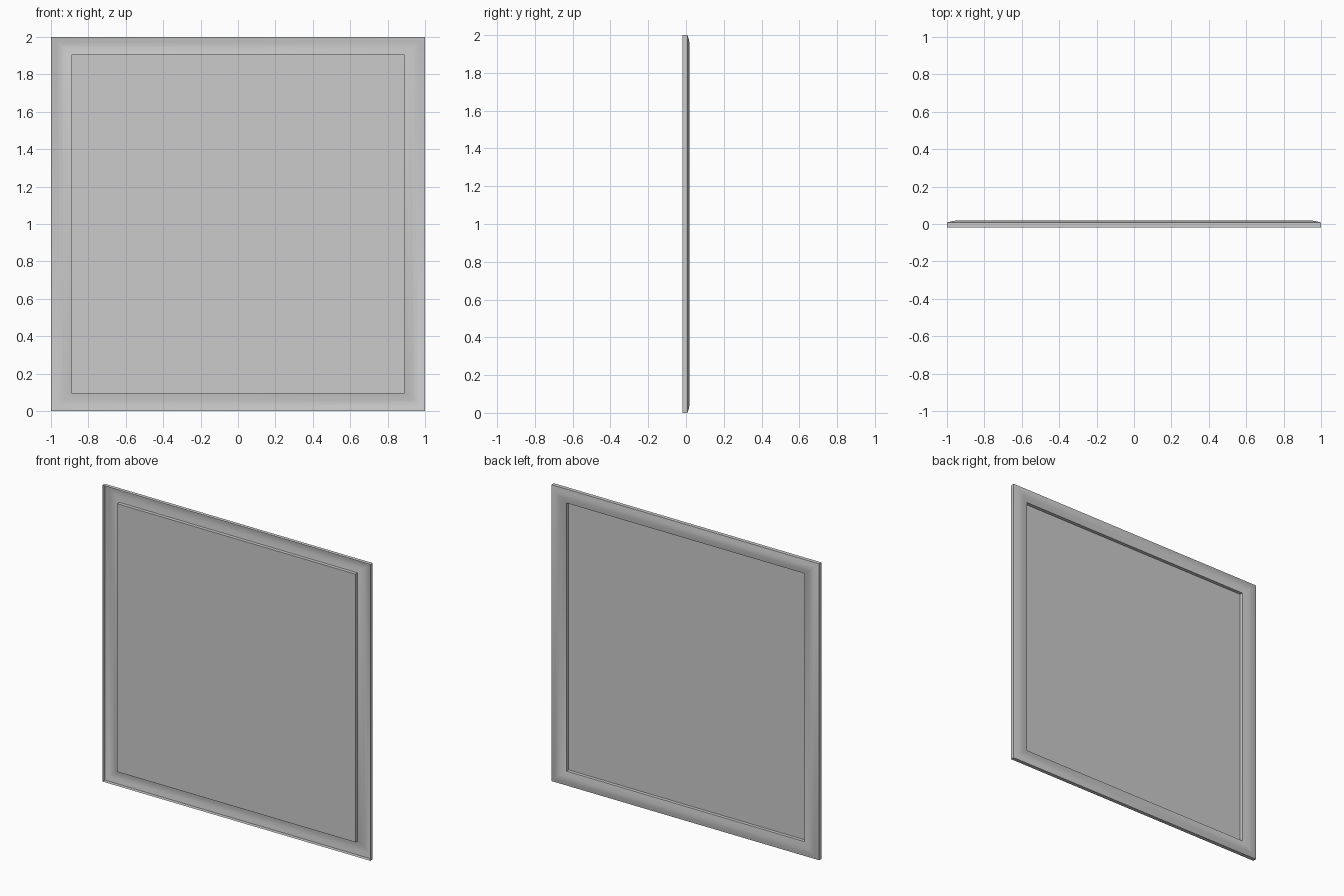
import bpy, bmesh

if "Cube" in bpy.data.objects:
    bpy.data.objects.remove(bpy.data.objects["Cube"])

grey = bpy.data.materials.new("plain grey")
grey.diffuse_color = (0.6, 0.6, 0.6, 1)
grey.use_nodes = True
grey.node_tree.nodes["Principled BSDF"].inputs["Base Color"].default_value = grey.diffuse_color

HX, HZ = 1.0, 1.0          # half width, half height
WX, WZ = 0.11, 0.095       # moulding width on the sides, and on top and bottom
FRONT = -0.018

# Moulding section: (share of the width from the outer edge, depth)
SECTION = [(0, FRONT), (0, 0.008), (0.28, 0.016), (0.45, 0.018),
           (0.63, 0.016), (1, 0.006), (1, FRONT)]


def ring(bm, share, y):
    """One rectangular loop of the moulding."""
    x, z = HX - share * WX, HZ - share * WZ
    return [bm.verts.new((sx * x, y, 1 + sz * z))
            for sx, sz in ((-1, -1), (1, -1), (1, 1), (-1, 1))]


def finish(bm, name, smooth=False):
    mesh = bpy.data.meshes.new(name)
    bm.to_mesh(mesh)
    bm.free()
    mesh.materials.append(grey)
    obj = bpy.data.objects.new(name, mesh)
    bpy.context.collection.objects.link(obj)
    if smooth:
        bpy.context.view_layer.objects.active = obj
        obj.select_set(True)
        bpy.ops.object.shade_smooth_by_angle(angle=0.5)
        obj.select_set(False)


# Frame: a mitred moulding shell, hollow at the front
bm = bmesh.new()
rings = [ring(bm, s, y) for s, y in SECTION]
for a, b in zip(rings, rings[1:]):
    for i in range(4):
        j = (i + 1) % 4
        bm.faces.new((a[i], b[i], b[j], a[j]))
finish(bm, "frame_moulding", smooth=True)

# Panel: flat sheet closing the opening, level with the front edge
bm = bmesh.new()
bm.faces.new(ring(bm, 1, FRONT + 0.001))
finish(bm, "panel")
